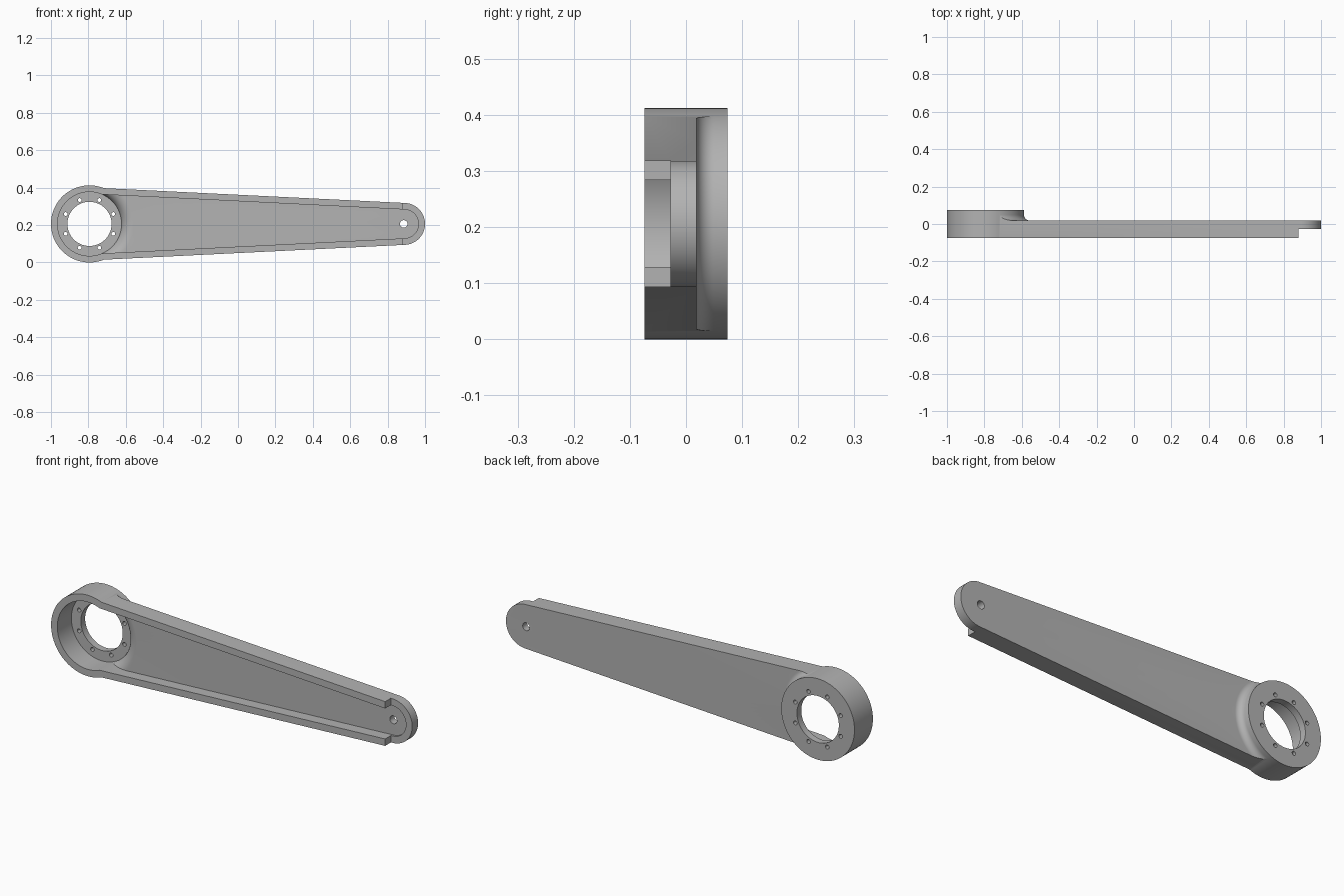
import bpy, bmesh, math

cube = bpy.data.objects.get("Cube")
if cube:
    bpy.data.objects.remove(cube, do_unlink=True)

SEG = 128
HUB_X, TIP_X, MID_Z = -0.794, 0.888, 0.206
FRONT, BACK = -0.074, 0.074
WEB_BACK, WEB_FRONT, TIP_FRONT = 0.019, -0.017, -0.028
HUB_FLOOR = 0.039
FILLET_R, FILLET_Y = 0.236, 0.049

grey = bpy.data.materials.new("machined grey")
grey.use_nodes = True
grey.diffuse_color = (0.45, 0.45, 0.45, 1)
grey.node_tree.nodes["Principled BSDF"].inputs["Base Color"].default_value = (0.45, 0.45, 0.45, 1)


def finish(name, bm):
    bmesh.ops.recalc_face_normals(bm, faces=bm.faces)
    mesh = bpy.data.meshes.new(name)
    bm.to_mesh(mesh)
    bm.free()
    mesh.materials.append(grey)
    obj = bpy.data.objects.new(name, mesh)
    bpy.context.collection.objects.link(obj)
    return obj


def prism(name, outline, y0, y1):
    """Extrude an (x, z) outline from y0 to y1."""
    bm = bmesh.new()
    face = bm.faces.new([bm.verts.new((x, y0, z)) for x, z in outline])
    grown = bmesh.ops.extrude_face_region(bm, geom=[face])["geom"]
    verts = [g for g in grown if isinstance(g, bmesh.types.BMVert)]
    bmesh.ops.translate(bm, verts=verts, vec=(0, y1 - y0, 0))
    return finish(name, bm)


def disc(name, x, z, r, y0, y1, n=SEG):
    turns = [math.tau * i / n for i in range(n)]
    return prism(name, [(x + r * math.cos(a), z + r * math.sin(a)) for a in turns], y0, y1)


def hub_lathe(name, profile):
    """Revolve a closed (radius, y) profile around the hub axis."""
    bm = bmesh.new()
    rings = []
    for i in range(SEG):
        c, s = math.cos(math.tau * i / SEG), math.sin(math.tau * i / SEG)
        rings.append([bm.verts.new((HUB_X + r * c, y, MID_Z + r * s)) for r, y in profile])
    n = len(profile)
    for i in range(SEG):
        a, b = rings[i], rings[(i + 1) % SEG]
        for j in range(n):
            k = (j + 1) % n
            bm.faces.new((a[j], a[k], b[k], b[j]))
    return finish(name, bm)


def arm_outline(hub_half, tip_r):
    """Tapered arm with a rounded tip."""
    pts = [(HUB_X, MID_Z - hub_half)]
    for i in range(49):
        a = math.radians(-87 + 174 * i / 48)
        pts.append((TIP_X + tip_r * math.cos(a), MID_Z + tip_r * math.sin(a)))
    return pts + [(HUB_X, MID_Z + hub_half)]


def flare(name, radius):
    """Everything behind the arm web, with a quarter-round flare next to the hub."""
    inner = FILLET_R - radius
    arc = []
    for i in range(13):
        a = math.pi / 2 * i / 12
        arc.append((FILLET_R - radius * math.cos(a), FILLET_Y - radius * math.sin(a)))
    web = FILLET_Y - radius
    return hub_lathe(name, [(inner - 0.01, 0.2), (inner - 0.01, FILLET_Y)] + arc
                     + [(3, web), (3, 0.2)])


def combine(target, tool, operation="DIFFERENCE"):
    mod = target.modifiers.new("cut", "BOOLEAN")
    mod.object, mod.operation, mod.solver = tool, operation, "EXACT"
    bpy.ops.object.select_all(action="DESELECT")
    bpy.context.view_layer.objects.active = target
    target.select_set(True)
    bpy.ops.object.modifier_apply(modifier=mod.name)
    bpy.data.objects.remove(tool, do_unlink=True)


# Outer body: tapered arm flaring into the hub
arm = prism("lever_arm", arm_outline(0.195, 0.112), FRONT, BACK - 0.004)
combine(arm, flare("back_flare", FILLET_Y - WEB_BACK))
combine(arm, disc("hub", HUB_X, MID_Z, 0.206, FRONT, BACK), "UNION")

# Front pocket in the arm, then the deeper one in the hub
pocket = prism("arm_pocket", arm_outline(0.161, 0.077), -0.2, HUB_FLOOR - 0.003)
combine(pocket, flare("pocket_flare", FILLET_Y - WEB_FRONT))
combine(arm, pocket)
combine(arm, disc("hub_pocket", HUB_X, MID_Z, 0.171, -0.2, HUB_FLOOR))

# Lowered tip
step = [(0.88, -0.1), (1.2, -0.1), (1.2, 0.6), (0.88, 0.6)]
combine(arm, prism("tip_step", step, -0.2, TIP_FRONT))

# Bearing bore, bolt circle and tip pin hole
combine(arm, disc("bore", HUB_X, MID_Z, 0.118, -0.3, 0.3))
for i in range(8):
    a = math.tau * (i + 0.5) / 8
    combine(arm, disc("bolt_hole", HUB_X + 0.138 * math.cos(a), MID_Z + 0.138 * math.sin(a),
                      0.01, -0.3, 0.3, 24))
combine(arm, disc("pin_hole", TIP_X - 0.002, MID_Z, 0.02, -0.3, 0.3, 32))

bpy.ops.object.shade_smooth_by_angle(angle=math.radians(30))
